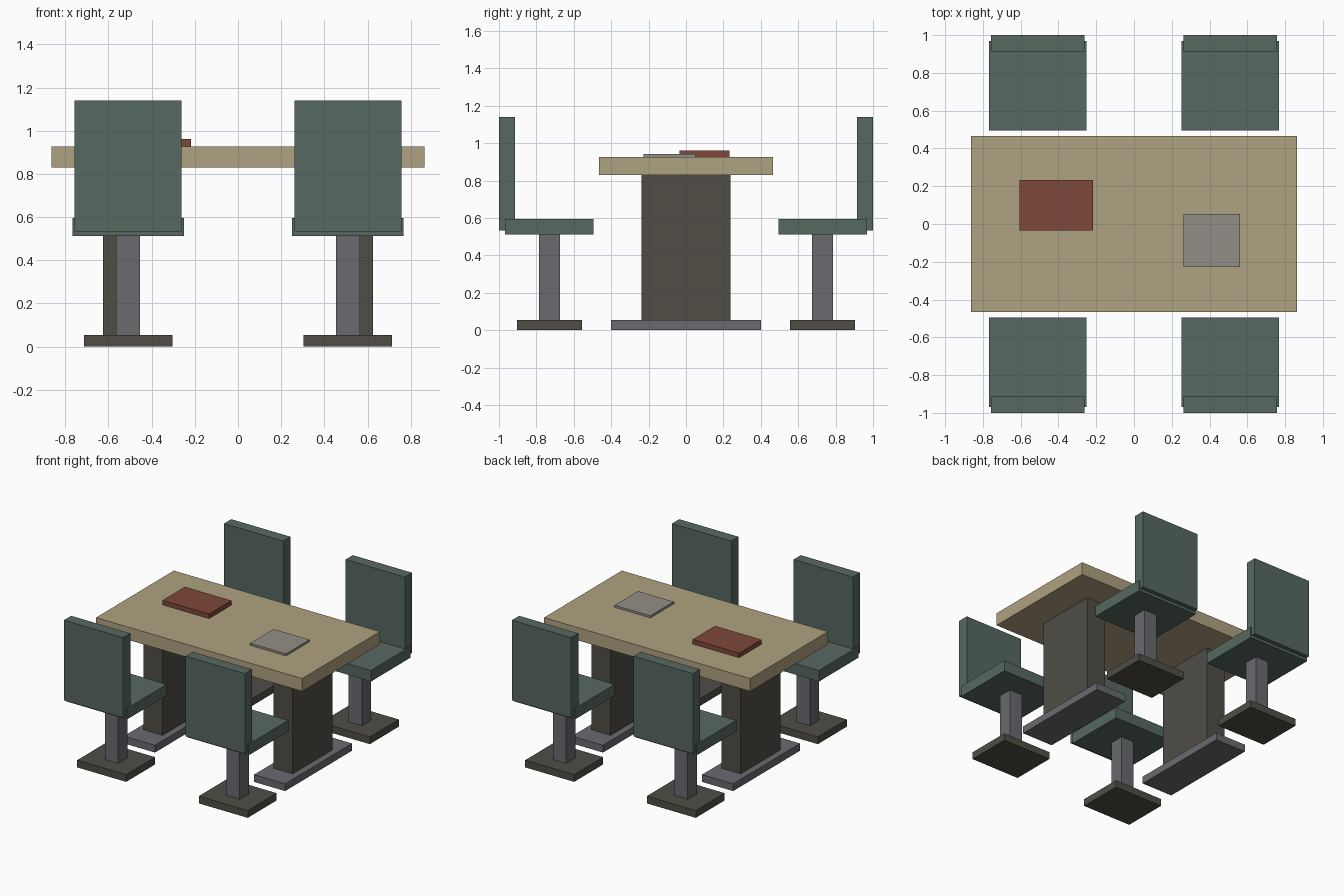
import bpy

if "Cube" in bpy.data.objects:
    bpy.data.objects.remove(bpy.data.objects["Cube"])


def material(name, rgb):
    m = bpy.data.materials.new(name)
    m.diffuse_color = (*rgb, 1)
    m.use_nodes = True
    m.node_tree.nodes["Principled BSDF"].inputs["Base Color"].default_value = m.diffuse_color
    return m


GREEN = material("green_upholstery", (0.095, 0.14, 0.12))
WOOD = material("pale_wood", (0.43, 0.36, 0.22))
DARK = material("dark_brown", (0.08, 0.075, 0.06))
STEEL = material("steel", (0.14, 0.145, 0.16))
RED = material("red_cover", (0.21, 0.065, 0.042))
PAPER = material("grey_paper", (0.29, 0.27, 0.24))


def box(name, x, y, z, mat):
    """Axis-aligned box from (min, max) ranges."""
    centre = [(a + b) / 2 for a, b in (x, y, z)]
    bpy.ops.mesh.primitive_cube_add(size=1, location=centre)
    ob = bpy.context.object
    ob.name = name
    ob.scale = [abs(b - a) for a, b in (x, y, z)]
    bpy.ops.object.transform_apply(location=False, rotation=False, scale=True)
    ob.data.materials.append(mat)


def around(c, half):
    return (c - half, c + half)


# Table top and the two things lying on it
box("table_top", (-0.863, 0.863), (-0.465, 0.465), (0.83, 0.927), WOOD)
box("red_book", (-0.607, -0.218), (-0.035, 0.232), (0.927, 0.962), RED)
box("grey_pad", (0.262, 0.562), (-0.228, 0.052), (0.927, 0.943), PAPER)

for sx, side in ((-1, "left"), (1, "right")):
    # Table pedestal and its floor plate
    box(f"table_pedestal_{side}", around(sx * 0.545, 0.08), (-0.238, 0.238), (0.055, 0.83), DARK)
    box(f"table_foot_{side}", around(sx * 0.545, 0.13), (-0.4, 0.4), (0, 0.055), STEEL)

    # Chairs face the table from front and back
    for sy, end in ((-1, "front"), (1, "back")):
        tag = f"{end}_{side}"
        cx = sx * 0.509
        box(f"chair_base_{tag}", around(cx, 0.205), around(sy * 0.73, 0.173), (0, 0.055), DARK)
        box(f"chair_post_{tag}", around(cx, 0.055), around(sy * 0.73, 0.055), (0.055, 0.512), STEEL)
        box(f"chair_seat_{tag}", around(cx, 0.258), around(sy * 0.731, 0.237), (0.512, 0.596), GREEN)
        box(f"chair_backrest_{tag}", around(cx, 0.248), around(sy * 0.957, 0.043), (0.533, 1.14), GREEN)
